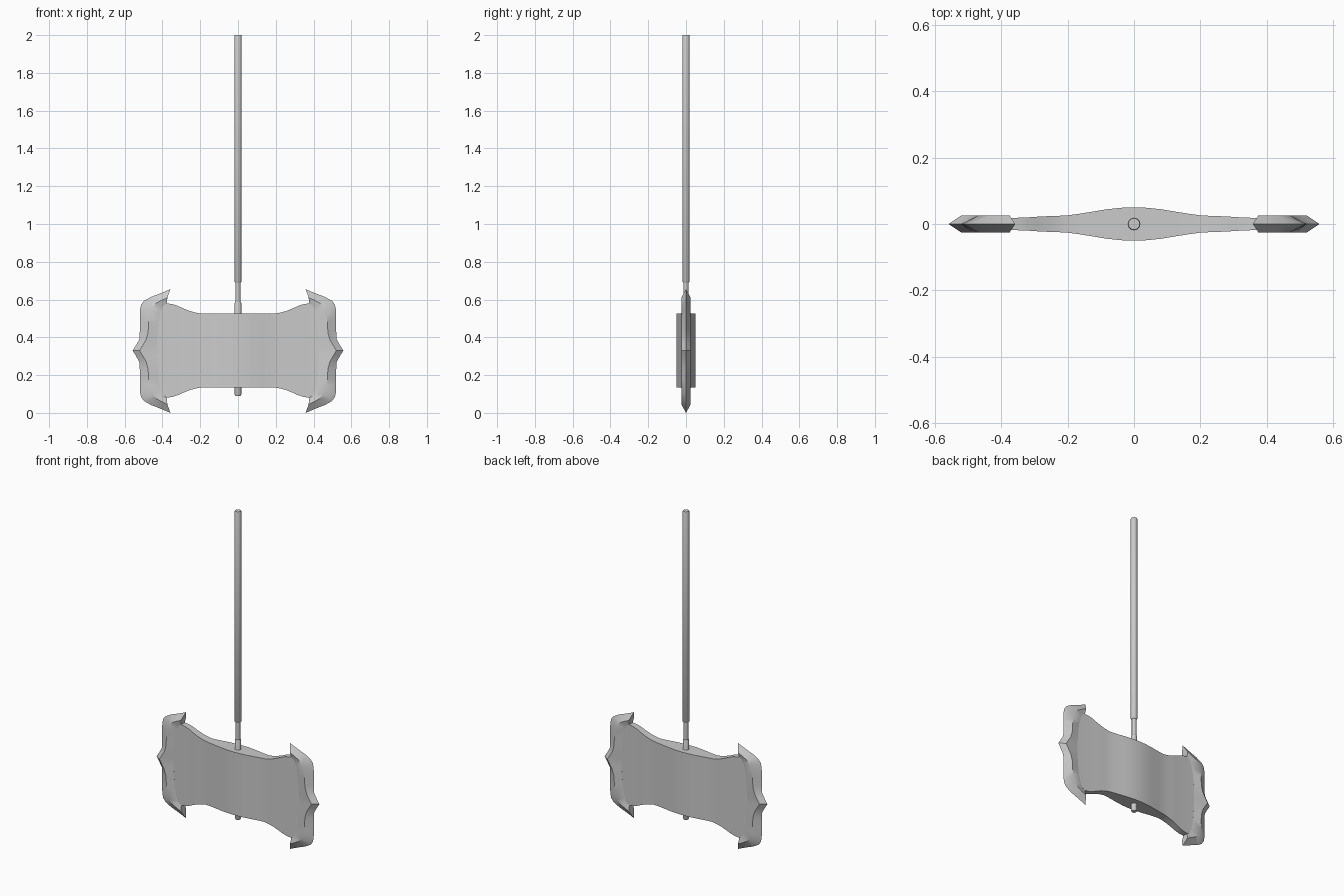
import bpy, bmesh, math

if "Cube" in bpy.data.objects:
    bpy.data.objects.remove(bpy.data.objects["Cube"])

MID = 0.33  # mirror height of the head


def loft(name, rings, angle=35, mirror=False):
    """Skin a list of equal-length closed rings and cap both ends."""
    bm = bmesh.new()
    vs = [[bm.verts.new(p) for p in r] for r in rings]
    n = len(rings[0])
    for a, b in zip(vs, vs[1:]):
        for i in range(n):
            j = (i + 1) % n
            bm.faces.new((a[i], a[j], b[j], b[i]))
    bm.faces.new(vs[0])
    bm.faces.new(vs[-1])
    bmesh.ops.recalc_face_normals(bm, faces=bm.faces)
    me = bpy.data.meshes.new(name)
    bm.to_mesh(me)
    bm.free()
    ob = bpy.data.objects.new(name, me)
    bpy.context.collection.objects.link(ob)
    bpy.ops.object.select_all(action='DESELECT')
    ob.select_set(True)
    bpy.context.view_layer.objects.active = ob
    bpy.ops.object.shade_smooth_by_angle(angle=math.radians(angle))
    if mirror:
        m = ob.modifiers.new("mirror", 'MIRROR')
        m.use_clip = False
    return ob


# shaft with narrow neck and lower pin: (radius, z)
def turned(name, prof, sides=16):
    loft(name, [[(r * math.cos(2 * math.pi * i / sides),
                  r * math.sin(2 * math.pi * i / sides), z)
                 for i in range(sides)] for r, z in prof])


turned("shaft", [(0.015, 0.69), (0.019, 0.696), (0.019, 1.995), (0.017, 2.0)])
turned("neck", [(0.013, 0.56), (0.013, 0.70)])
turned("head_pin", [(0.014, 0.09), (0.018, 0.098), (0.018, 0.58), (0.015, 0.586)])

# central head body: (x, half thickness, half height)
body = [(0, .050, .195), (.04, .0488, .195), (.08, .0445, .195), (.12, .038, .195),
        (.16, .0315, .195), (.20, .026, .196), (.23, .0245, .202), (.26, .0235, .211),
        (.29, .022, .223), (.32, .020, .237), (.345, .019, .245), (.378, .0175, .25),
        (.40, .017, .235), (.44, .016, .15)]
cols = [(-x, t, h) for x, t, h in reversed(body[1:])] + body
loft("head_body", [[(x, -t, MID - h), (x, t, MID - h), (x, t, MID + h), (x, -t, MID + h)]
                   for x, t, h in cols])

# blade stations, upper half: cutting edge, ridge, inner line (x, height above middle)
st = [((.558, 0), (.521, 0), (.430, 0)),
      ((.540, .028), (.505, .026), (.430, .026)),
      ((.522, .060), (.487, .056), (.429, .056)),
      ((.520, .100), (.476, .095), (.426, .095)),
      ((.520, .165), (.473, .150), (.421, .145)),
      ((.519, .215), (.470, .185), (.415, .180)),
      ((.513, .242), (.464, .208), (.409, .200)),
      ((.498, .263), (.454, .228), (.404, .215)),
      ((.460, .284), (.434, .250), (.397, .230)),
      ((.410, .303), (.403, .267), (.388, .242)),
      ((.358, .325), (.374, .280), (.377, .247))]
full = [(s, -1) for s in reversed(st[1:])] + [(s, 1) for s in st]
rings = []
for (o, r, i), k in full:
    pt = lambda p, y: (p[0], y, MID + k * p[1])
    rings.append([pt(o, 0), pt(r, .025), pt(i, .0165), pt(i, -.0165), pt(r, -.025)])
# lower horns reach slightly nearer the ground
lo = min(p[2] for r in rings for p in r)
rings = [[(x, y, max(0, MID - (MID - z) * MID / (MID - lo)) if z < MID else z)
          for x, y, z in r] for r in rings]
loft("blade", rings, mirror=True)
